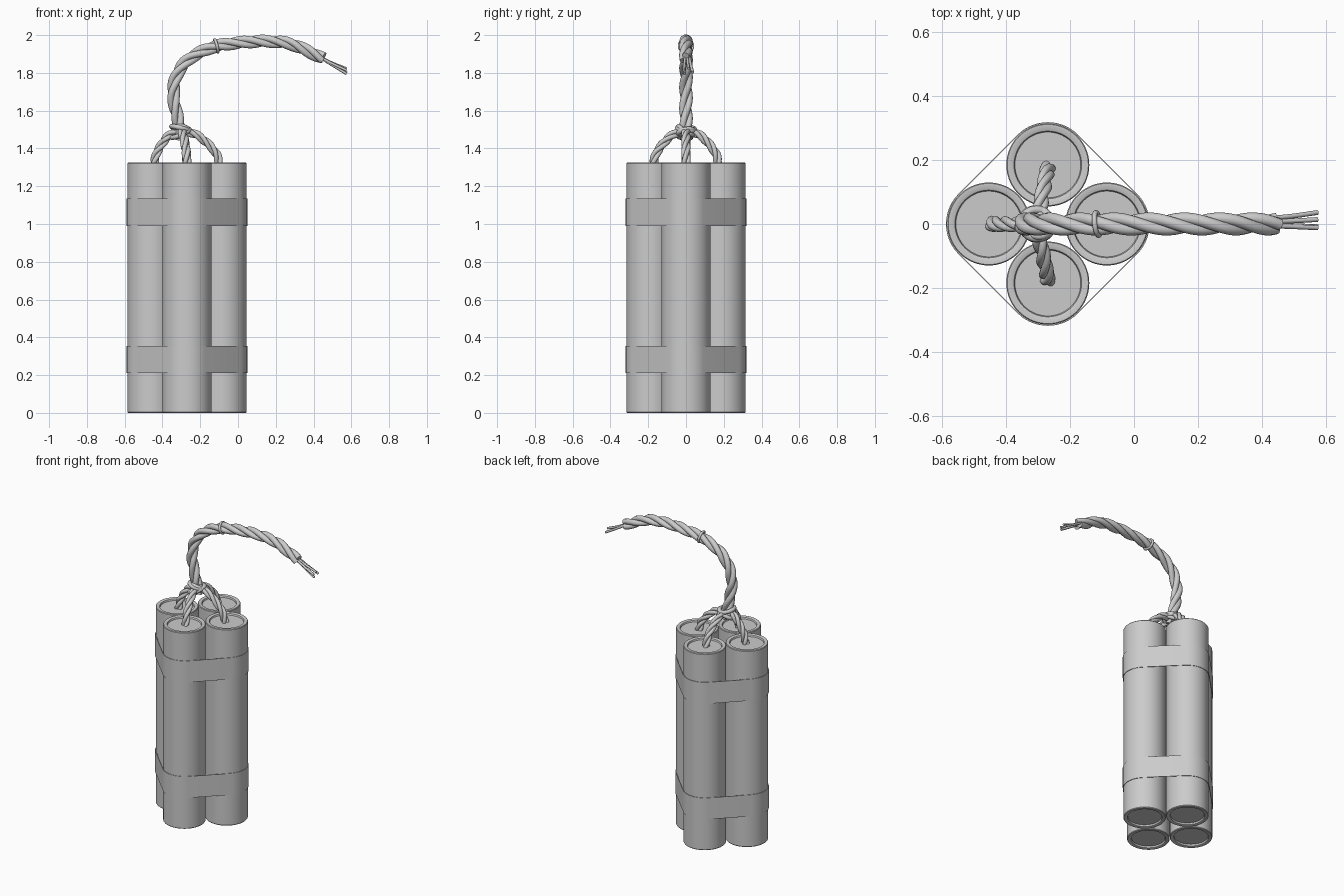
import bpy, bmesh, math
from mathutils import Vector

if "Cube" in bpy.data.objects:
    bpy.data.objects.remove(bpy.data.objects["Cube"])

CX, OFF, R, H = -0.27, 0.185, 0.13, 1.325
DIRS = [(1, 0), (0, 1), (-1, 0), (0, -1)]


def finish(name, bm, angle=35):
    bmesh.ops.recalc_face_normals(bm, faces=bm.faces)
    me = bpy.data.meshes.new(name)
    bm.to_mesh(me)
    bm.free()
    ob = bpy.data.objects.new(name, me)
    bpy.context.collection.objects.link(ob)
    bpy.ops.object.select_all(action='DESELECT')
    ob.select_set(True)
    bpy.context.view_layer.objects.active = ob
    bpy.ops.object.shade_smooth_by_angle(angle=math.radians(angle))
    return ob


def lathe(name, profile, x, y, seg=56):
    bm = bmesh.new()
    vs = [bm.verts.new((x + r, y, z)) for r, z in profile]
    es = [bm.edges.new(p) for p in zip(vs, vs[1:])]
    bmesh.ops.spin(bm, geom=vs + es, cent=(x, y, 0), axis=(0, 0, 1),
                   angle=2 * math.pi, steps=seg)
    bmesh.ops.remove_doubles(bm, verts=bm.verts, dist=1e-5)
    return finish(name, bm)


def spline(pts, n):
    """Evenly spaced points along a Catmull-Rom curve."""
    p = [Vector(q) for q in pts]
    p = [2 * p[0] - p[1]] + p + [2 * p[-1] - p[-2]]
    fine = []
    for a, b, c, d in zip(p, p[1:], p[2:], p[3:]):
        for i in range(30):
            t = i / 30
            fine.append(0.5 * (2 * b + (c - a) * t + (2 * a - 5 * b + 4 * c - d) * t * t
                               + (3 * b - a - 3 * c + d) * t ** 3))
    fine.append(p[-2])
    dist = [0]
    for a, b in zip(fine, fine[1:]):
        dist.append(dist[-1] + (b - a).length)
    out, j = [], 0
    for i in range(n):
        s = dist[-1] * i / (n - 1)
        while j < len(fine) - 2 and dist[j + 1] < s:
            j += 1
        out.append(fine[j].lerp(fine[j + 1], (s - dist[j]) / (dist[j + 1] - dist[j])))
    return out


def tube(bm, pts, r, side, closed=False, seg=10):
    n, rings = len(pts), []
    for i, p in enumerate(pts):
        a, b = (pts[i - 1], pts[(i + 1) % n]) if closed else (pts[max(i - 1, 0)], pts[min(i + 1, n - 1)])
        t = (b - a).normalized()
        u = (side - t * side.dot(t)).normalized()
        v = t.cross(u)
        rings.append([bm.verts.new(p + r * (u * math.cos(k * 2 * math.pi / seg)
                                            + v * math.sin(k * 2 * math.pi / seg))) for k in range(seg)])
    for i in range(n if closed else n - 1):
        q, s = rings[i], rings[(i + 1) % n]
        for k in range(seg):
            bm.faces.new((q[k], q[(k + 1) % seg], s[(k + 1) % seg], s[k]))
    if not closed:
        bm.faces.new(rings[0])
        bm.faces.new(rings[-1])


def rope(name, path, side, strands, r, off, turns, n):
    """Strands twisted round a path lying in the plane normal to side."""
    side, base = Vector(side), spline(path, n)
    bm = bmesh.new()
    for s in range(strands):
        pts = []
        for i, p in enumerate(base):
            t = (base[min(i + 1, n - 1)] - base[max(i - 1, 0)]).normalized()
            a = 2 * math.pi * (s / strands + turns * i / (n - 1))
            pts.append(p + off * (side * math.cos(a) + t.cross(side) * math.sin(a)))
        tube(bm, pts, r, side)
    return finish(name, bm, 60)


def loop(name, centre, axis, ra, rb, r):
    """Closed wrap of cord round the given axis."""
    axis = Vector(axis).normalized()
    u = Vector((0, 1, 0))
    u = (u - axis * u.dot(axis)).normalized()
    v = axis.cross(u)
    bm = bmesh.new()
    pts = [Vector(centre) + u * ra * math.cos(k * math.pi / 18) + v * rb * math.sin(k * math.pi / 18)
           for k in range(36)]
    tube(bm, pts, r, axis, closed=True)
    return finish(name, bm, 60)


# Four sticks with recessed ends
half = [(0, 0.012), (0.103, 0.012), (0.106, 0.002), (0.109, 0), (0.127, 0), (R, 0.004)]
profile = half + [(r, H - z) for r, z in reversed(half)]
for i, (dx, dy) in enumerate(DIRS):
    lathe(f"stick_{i + 1}", profile, CX + dx * OFF, dy * OFF)

# Two flat bands wrapped round the bundle
for name, z0, z1 in (("lower_band", 0.21, 0.355), ("upper_band", 0.99, 1.135)):
    outline = []
    for i, (dx, dy) in enumerate(DIRS):
        for k in range(15):
            a = i * math.pi / 2 + math.radians(-45 + 90 * k / 14)
            outline.append((CX + dx * OFF, dy * OFF, math.cos(a), math.sin(a)))
    bm = bmesh.new()
    rows = [[bm.verts.new((x + rr * c, y + rr * s, z)) for x, y, c, s in outline]
            for rr, z in ((R + 0.0005, z0), (R + 0.004, z0), (R + 0.004, z1), (R + 0.0005, z1))]
    m = len(outline)
    for q, s in zip(rows, rows[1:] + rows[:1]):
        for k in range(m):
            bm.faces.new((q[k], q[(k + 1) % m], s[(k + 1) % m], s[k]))
    finish(name, bm)

# Short twisted cords from each stick to the knot
knot = Vector((-0.305, 0, 1.49))
for i, (dx, dy) in enumerate(DIRS):
    start = Vector((CX + dx * 0.175, dy * 0.175, 1.305))
    d = start - knot
    d.z = 0
    path = [start, knot + d * 0.88 + Vector((0, 0, -0.11)),
            knot + d * 0.5 + Vector((0, 0, -0.03)), knot + d * 0.15, knot - d * 0.1 + Vector((0, 0, 0.005))]
    side = d.cross(Vector((0, 0, 1))).normalized()
    rope(f"short_cord_{i + 1}", path, side, 3, 0.0125, 0.0125, 1.4, 40)

# Main twisted fuse
main = [(-0.30, 0, 1.45), (-0.315, 0, 1.54), (-0.335, 0, 1.63), (-0.342, 0, 1.71), (-0.318, 0, 1.80),
        (-0.25, 0, 1.88), (-0.12, 0, 1.94), (0.03, 0, 1.962), (0.16, 0, 1.967),
        (0.27, 0, 1.955), (0.36, 0, 1.92), (0.45, 0, 1.875)]
rope("main_fuse", main, (0, 1, 0), 3, 0.0185, 0.0175, 3.6, 150)

# Knot wraps and the binding ring
loop("knot_wrap_1", (-0.305, 0, 1.505), (0.25, 0.1, 1), 0.045, 0.048, 0.013)
loop("knot_wrap_2", (-0.305, 0, 1.48), (-0.45, -0.2, 1), 0.047, 0.052, 0.013)
loop("knot_wrap_3", (-0.30, 0, 1.495), (0.1, 0.6, 1), 0.045, 0.04, 0.012)
loop("binding_ring", (-0.115, 0, 1.943), (1, 0.12, 0.25), 0.036, 0.034, 0.008)

# Loose threads at the fuse tip
for i, (y, z) in enumerate(((0.036, 1.803), (0.014, 1.822), (-0.008, 1.795), (-0.012, 1.814))):
    bm = bmesh.new()
    pts = spline([(0.43, y * 0.5, 1.885), (0.50, y * 0.7 , 1.847 + (z - 1.81) * 0.4), (0.575, y, z)], 10)
    tube(bm, pts, 0.0075, Vector((0, 1, 0)), seg=8)
    finish(f"fuse_thread_{i + 1}", bm, 60)
